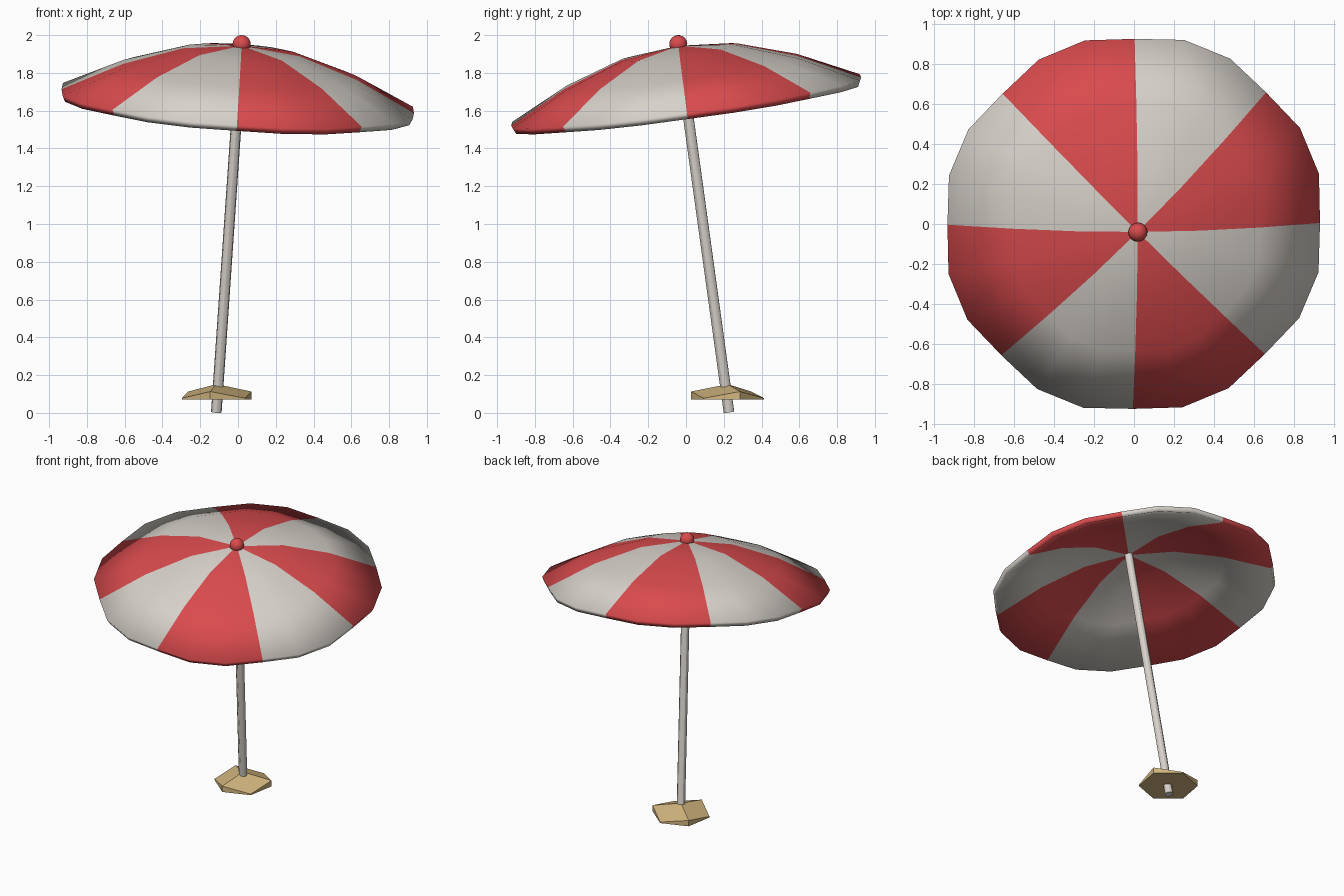
import bpy, bmesh, math
from mathutils import Vector, Matrix

if "Cube" in bpy.data.objects:
    bpy.data.objects.remove(bpy.data.objects["Cube"])


def material(name, rgb):
    m = bpy.data.materials.new(name)
    m.diffuse_color = (*rgb, 1)
    m.use_nodes = True
    m.node_tree.nodes["Principled BSDF"].inputs["Base Color"].default_value = m.diffuse_color
    return m


RED = material("red", (0.70, 0.07, 0.075))
CREAM = material("cream", (0.68, 0.64, 0.59))
SAND = material("sand", (0.64, 0.46, 0.21))

# Leaning axis of the whole parasol
FOOT = Vector((-0.115, 0.228, 0.0))
AXIS = Vector((0.135, -0.27, 1.96)).normalized()
TILT = Vector((0, 0, 1)).rotation_difference(AXIS).to_matrix().to_4x4()
HUB = FOOT + AXIS * (1.65 / AXIS.z)          # centre of the canopy rim


def add_object(name, bm, mats, matrix=Matrix(), smooth=True):
    bmesh.ops.recalc_face_normals(bm, faces=bm.faces)
    mesh = bpy.data.meshes.new(name)
    bm.to_mesh(mesh)
    bm.free()
    for m in mats:
        mesh.materials.append(m)
    ob = bpy.data.objects.new(name, mesh)
    bpy.context.collection.objects.link(ob)
    mesh.transform(matrix)
    if smooth:
        bpy.ops.object.select_all(action='DESELECT')
        ob.select_set(True)
        bpy.context.view_layer.objects.active = ob
        bpy.ops.object.shade_smooth_by_angle(angle=math.radians(30))
    return ob


# Canopy: eight striped panels, three segments each, ribs pulled slightly inward
SIDES = 24
bm = bmesh.new()
apex = bm.verts.new((0, 0, 0.297))
rings = []
for radius, height in ((0.31, 0.262), (0.62, 0.157), (0.935, 0.0)):
    ring = []
    for i in range(SIDES):
        a = math.tau * i / SIDES
        r = radius * (1.0 if i % 3 == 0 else 1.028)
        ring.append(bm.verts.new((r * math.cos(a), r * math.sin(a), height)))
    rings.append(ring)
for i in range(SIDES):
    j = (i + 1) % SIDES
    faces = [bm.faces.new((apex, rings[0][i], rings[0][j]))]
    for inner, outer in zip(rings, rings[1:]):
        faces.append(bm.faces.new((inner[i], outer[i], outer[j], inner[j])))
    for f in faces:
        f.material_index = (i // 3) % 2      # alternate panels
canopy = add_object("canopy", bm, [RED, CREAM], Matrix.Translation(HUB) @ TILT)
cloth = canopy.modifiers.new("thickness", 'SOLIDIFY')
cloth.thickness = 0.036
cloth.offset = -1

# Pole, from the ground up to the canopy
length = 1.93 / AXIS.z
bm = bmesh.new()
bmesh.ops.create_cone(bm, cap_ends=True, segments=12, radius1=0.028,
                      radius2=0.028, depth=length)
add_object("pole", bm, [CREAM],
           Matrix.Translation(FOOT + AXIS * (length / 2 + 0.004)) @ TILT)

# Ball on the tip
bm = bmesh.new()
bmesh.ops.create_uvsphere(bm, u_segments=16, v_segments=10, radius=0.048)
add_object("tip_ball", bm, [RED],
           Matrix.Translation(FOOT + AXIS * (1.952 / AXIS.z)) @ TILT)

# Sand mound: low six-sided heap with a zigzag rim
bm = bmesh.new()
peak = bm.verts.new((0, 0, 0.152))
low, rim = [], []
for i in range(6):
    a = math.radians(20 + 60 * i)
    x, y = 0.196 * math.cos(a), 0.196 * math.sin(a)
    low.append(bm.verts.new((x, y, 0.07)))
    rim.append(bm.verts.new((x, y, 0.113 if i % 2 == 0 else 0.078)))
bm.faces.new(low)
for i in range(6):
    j = (i + 1) % 6
    bm.faces.new((peak, rim[i], rim[j]))
    bm.faces.new((low[i], low[j], rim[j], rim[i]))
add_object("sand_mound", bm, [SAND],
           Matrix.Translation((-0.113, 0.22, 0)), smooth=False)
